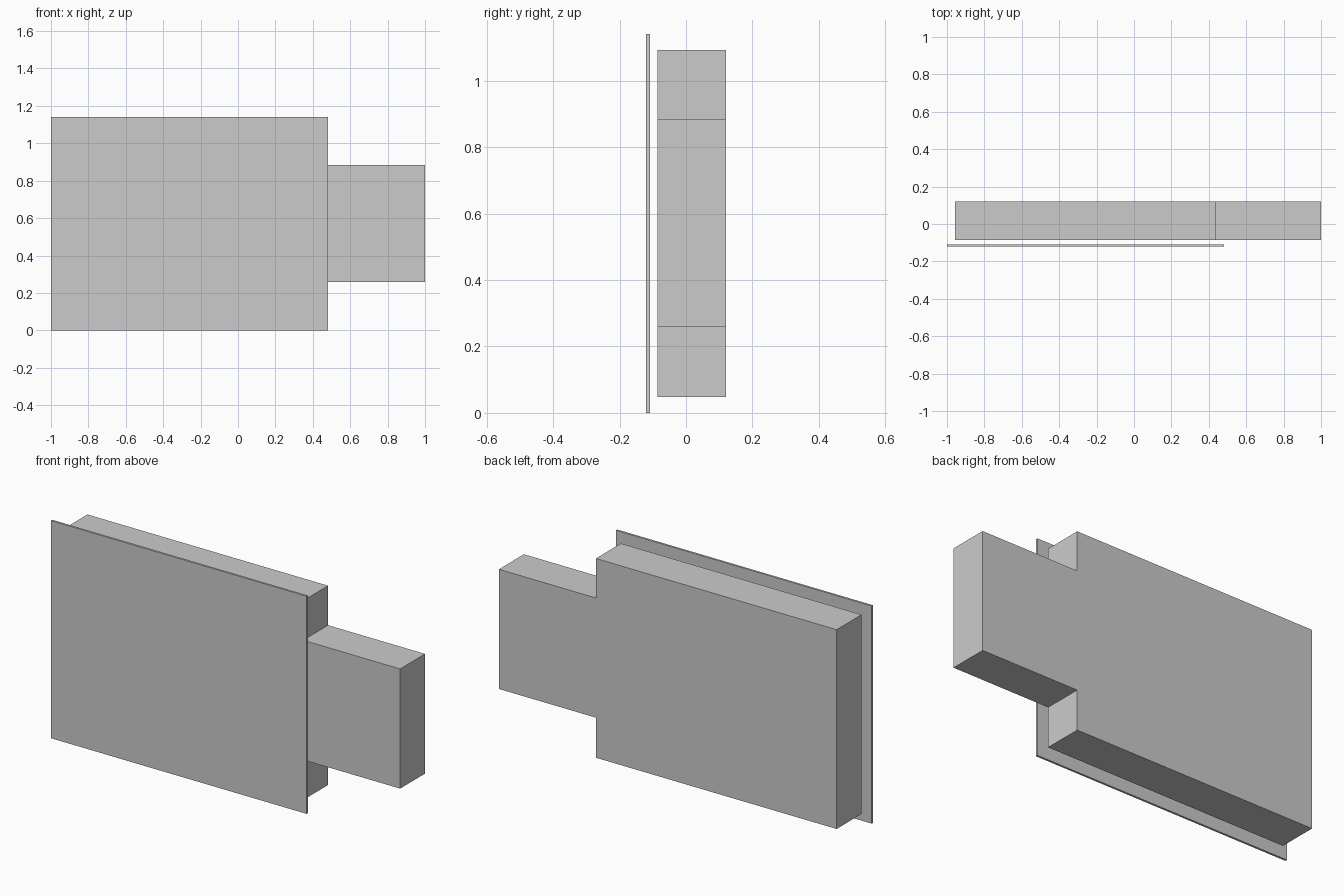
import bpy

if "Cube" in bpy.data.objects:
    bpy.data.objects.remove(bpy.data.objects["Cube"])


def box(name, low, high):
    """Axis-aligned box between two corners."""
    centre = [(a + b) / 2 for a, b in zip(low, high)]
    bpy.ops.mesh.primitive_cube_add(size=1, location=centre)
    obj = bpy.context.object
    obj.name = name
    obj.scale = [b - a for a, b in zip(low, high)]
    bpy.ops.object.transform_apply(location=False, rotation=False, scale=True)
    return obj


# Thin cover plate standing slightly clear of the front
box("front_plate", (-1.0, -0.12, 0.0), (0.482, -0.109, 1.14))

# Main slab, inset evenly behind the plate
box("main_body", (-0.957, -0.086, 0.048), (0.438, 0.12, 1.092))

# Smaller block projecting from the right end
box("side_block", (0.438, -0.086, 0.258), (1.0, 0.12, 0.885))
